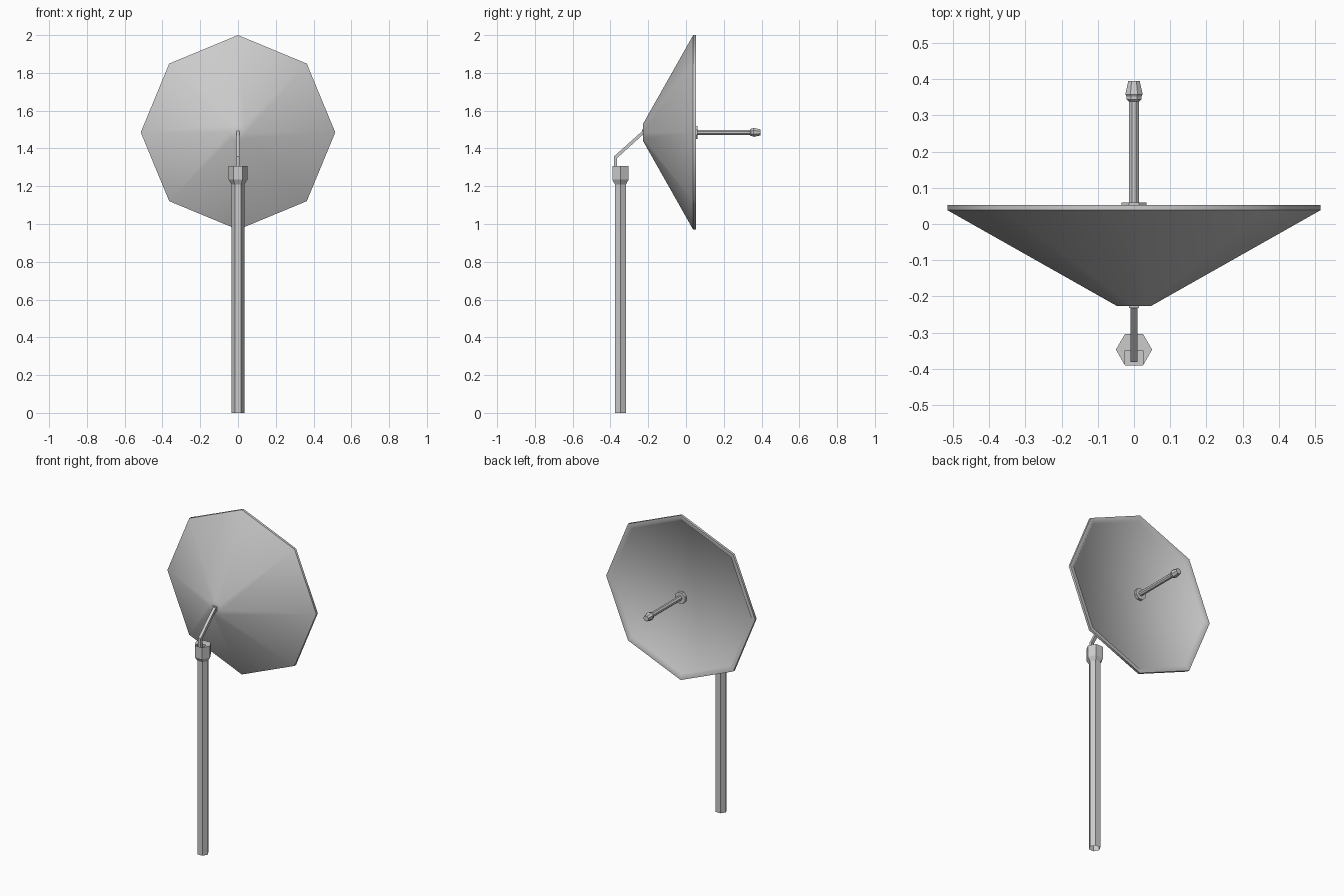
import bpy, bmesh, math
from mathutils import Vector, Matrix

if "Cube" in bpy.data.objects:
    bpy.data.objects.remove(bpy.data.objects["Cube"])


def finish(name, bm, smooth=None):
    bmesh.ops.recalc_face_normals(bm, faces=bm.faces)
    me = bpy.data.meshes.new(name)
    bm.to_mesh(me)
    bm.free()
    ob = bpy.data.objects.new(name, me)
    bpy.context.collection.objects.link(ob)
    if smooth:
        bpy.ops.object.select_all(action='DESELECT')
        ob.select_set(True)
        bpy.context.view_layer.objects.active = ob
        bpy.ops.object.shade_smooth_by_angle(angle=math.radians(smooth))
    return ob


def lathe(name, profile, sides, origin, axis='Z', phase=0.0, caps=(True, True), smooth=None):
    """Stack of n-sided rings; profile holds (distance along axis, radius)."""
    bm = bmesh.new()
    rings = []
    for d, r in profile:
        ring = []
        for i in range(sides):
            a = phase + math.tau * i / sides
            u, v = r * math.cos(a), r * math.sin(a)
            p = Vector((u, v, d)) if axis == 'Z' else Vector((u, d, v))
            ring.append(bm.verts.new(p + Vector(origin)))
        rings.append(ring)
    for a, b in zip(rings, rings[1:]):
        for i in range(sides):
            j = (i + 1) % sides
            bm.faces.new((a[i], a[j], b[j], b[i]))
    for ring, cap in zip((rings[0], rings[-1]), caps):
        if cap:
            bm.faces.new(ring)
    return finish(name, bm, smooth)


DISH_Z = 1.485
POLE_Y = -0.347

# Octagonal dish: blunt cone, raised rim and slightly recessed flat face
lathe('dish', [(-0.227, 0.046), (0.038, 0.515), (0.053, 0.515), (0.053, 0.49), (0.043, 0.48)],
      8, (0, 0, DISH_Z), 'Y', smooth=50)

# Feed horn: flange, rod, collar and tapered head
lathe('feed_flange', [(0.043, 0.037), (0.06, 0.037)], 8, (0, 0, DISH_Z), 'Y', math.pi / 8)
lathe('feed_rod', [(0.05, 0.015), (0.338, 0.015), (0.344, 0.022), (0.352, 0.022),
                   (0.358, 0.026), (0.395, 0.017)], 8, (0, 0, DISH_Z), 'Y', math.pi / 8)

# Hexagonal pole with a flared head
lathe('pole', [(0, 0.034), (1.21, 0.034), (1.235, 0.05), (1.308, 0.05)], 6, (0, POLE_Y, 0),
      caps=(False, False))

# Head top with a rectangular socket in its front half
bm = bmesh.new()
h, top, low = 0.05 * math.sqrt(3) / 2, 1.308, 1.275
outer = [(-0.025, -h), (-0.05, 0), (-0.025, h), (0.025, h), (0.05, 0), (0.025, -h)]
inner = [(-0.025, -h), (-0.025, -0.003), (0.025, -0.003), (0.025, -h)]
o = [bm.verts.new((x, POLE_Y + y, top)) for x, y in outer]
i_top = [o[0]] + [bm.verts.new((x, POLE_Y + y, top)) for x, y in inner[1:3]] + [o[5]]
i_low = [bm.verts.new((x, POLE_Y + y, low)) for x, y in inner]
bm.faces.new((o[0], i_top[1], o[1]))
bm.faces.new((o[1], i_top[1], i_top[2], o[4], o[3], o[2]))
bm.faces.new((o[5], o[4], i_top[2]))
for k in range(4):
    j = (k + 1) % 4
    bm.faces.new((i_top[k], i_top[j], i_low[j], i_low[k]))
bm.faces.new(i_low)
finish('pole_head_socket', bm)

# Bent square arm from the socket to the back of the dish
bm = bmesh.new()
path = [((-0.381, 1.275), (-0.364, 1.275)), ((-0.381, 1.358), (-0.364, 1.350)),
        ((-0.227, 1.496), (-0.227, 1.474))]
rings = []
for (y0, z0), (y1, z1) in path:
    rings.append([bm.verts.new(p) for p in
                  ((-0.009, y0, z0), (0.009, y0, z0), (0.009, y1, z1), (-0.009, y1, z1))])
for a, b in zip(rings, rings[1:]):
    for k in range(4):
        j = (k + 1) % 4
        bm.faces.new((a[k], a[j], b[j], b[k]))
bm.faces.new(rings[0])
bm.faces.new(rings[-1])
finish('arm', bm)

# Small mounting plate on the dish back
lathe('arm_plate', [(-0.232, 0.02), (-0.226, 0.02)], 4, (0, 0, DISH_Z), 'Y', math.pi / 4)
